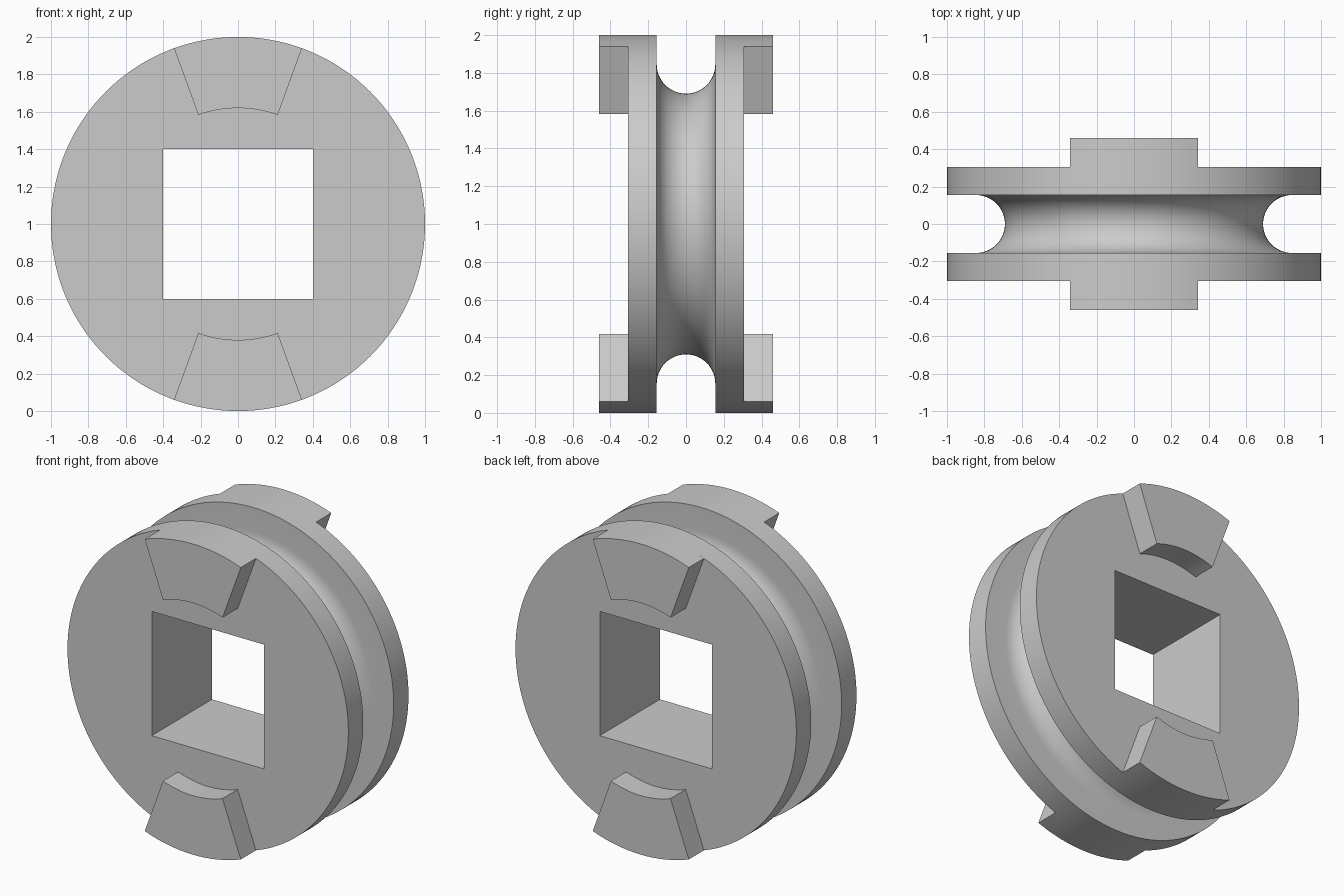
import bpy, bmesh
from math import sin, cos, pi, radians
from mathutils import Vector

if "Cube" in bpy.data.objects:
    bpy.data.objects.remove(bpy.data.objects["Cube"], do_unlink=True)

SEGMENTS = 144
RADIUS, HALF_WIDTH, GROOVE = 1.0, 0.306, 0.155
LUG_INNER, LUG_TOP, LUG_ANGLE = 0.62, 0.46, 20
CENTRE = Vector((0, 0, 1))

grey = bpy.data.materials.new("plain grey")
grey.use_nodes = True
grey.diffuse_color = (0.6, 0.6, 0.6, 1)
grey.node_tree.nodes["Principled BSDF"].inputs["Base Color"].default_value = (0.6, 0.6, 0.6, 1)


def make_object(name, bm):
    bmesh.ops.recalc_face_normals(bm, faces=bm.faces)
    mesh = bpy.data.meshes.new(name)
    bm.to_mesh(mesh)
    bm.free()
    mesh.materials.append(grey)
    obj = bpy.data.objects.new(name, mesh)
    bpy.context.collection.objects.link(obj)
    return obj


def activate(obj):
    bpy.ops.object.select_all(action='DESELECT')
    obj.select_set(True)
    bpy.context.view_layer.objects.active = obj


def smooth(obj):
    activate(obj)
    bpy.ops.object.shade_smooth_by_angle(angle=radians(30))


# Grooved wheel: half-round channel turned around the axle
profile = [(RADIUS, -HALF_WIDTH), (RADIUS, -GROOVE)]
for i in range(25):
    a = pi * i / 24
    profile.append((RADIUS - GROOVE - GROOVE * sin(a), -GROOVE * cos(a)))
profile += [(RADIUS, GROOVE), (RADIUS, HALF_WIDTH)]

bm = bmesh.new()
verts = [bm.verts.new((0, y, 1 + r)) for r, y in profile]
edges = [bm.edges.new(pair) for pair in zip(verts, verts[1:])]
bmesh.ops.spin(bm, geom=verts + edges, cent=CENTRE, axis=(0, 1, 0),
               angle=2 * pi, steps=SEGMENTS)
bmesh.ops.remove_doubles(bm, verts=bm.verts, dist=0.0001)
bmesh.ops.holes_fill(bm, edges=[e for e in bm.edges if e.is_boundary], sides=0)
wheel = make_object("grooved_wheel", bm)

# Square axle hole
bm = bmesh.new()
bmesh.ops.create_cube(bm, size=0.8)
bmesh.ops.scale(bm, vec=(1, 2, 1), verts=bm.verts)
bmesh.ops.translate(bm, vec=CENTRE, verts=bm.verts)
cutter = make_object("hole_cutter", bm)
cutter.hide_render = True
activate(wheel)
cut = wheel.modifiers.new("axle hole", 'BOOLEAN')
cut.operation = 'DIFFERENCE'
cut.solver = 'EXACT'
cut.object = cutter
bpy.ops.object.modifier_apply(modifier=cut.name)
bpy.data.objects.remove(cutter, do_unlink=True)
smooth(wheel)


# Drive lugs: ring sectors flush with the rim, top and bottom on both faces
def add_lug(name, side, up):
    bm = bmesh.new()
    steps = 16
    angles = [radians(LUG_ANGLE * (2 * i / steps - 1)) for i in range(steps + 1)]
    outline = [(RADIUS, a) for a in angles] + [(LUG_INNER, a) for a in reversed(angles)]
    base = bm.faces.new([bm.verts.new((r * sin(a), side * HALF_WIDTH, 1 + up * r * cos(a)))
                         for r, a in outline])
    new = bmesh.ops.extrude_face_region(bm, geom=[base])["geom"]
    bmesh.ops.translate(bm, vec=(0, side * (LUG_TOP - HALF_WIDTH), 0),
                        verts=[v for v in new if isinstance(v, bmesh.types.BMVert)])
    smooth(make_object(name, bm))


for side, face in ((-1, "front"), (1, "back")):
    for up, place in ((1, "upper"), (-1, "lower")):
        add_lug(f"{face}_{place}_lug", side, up)
